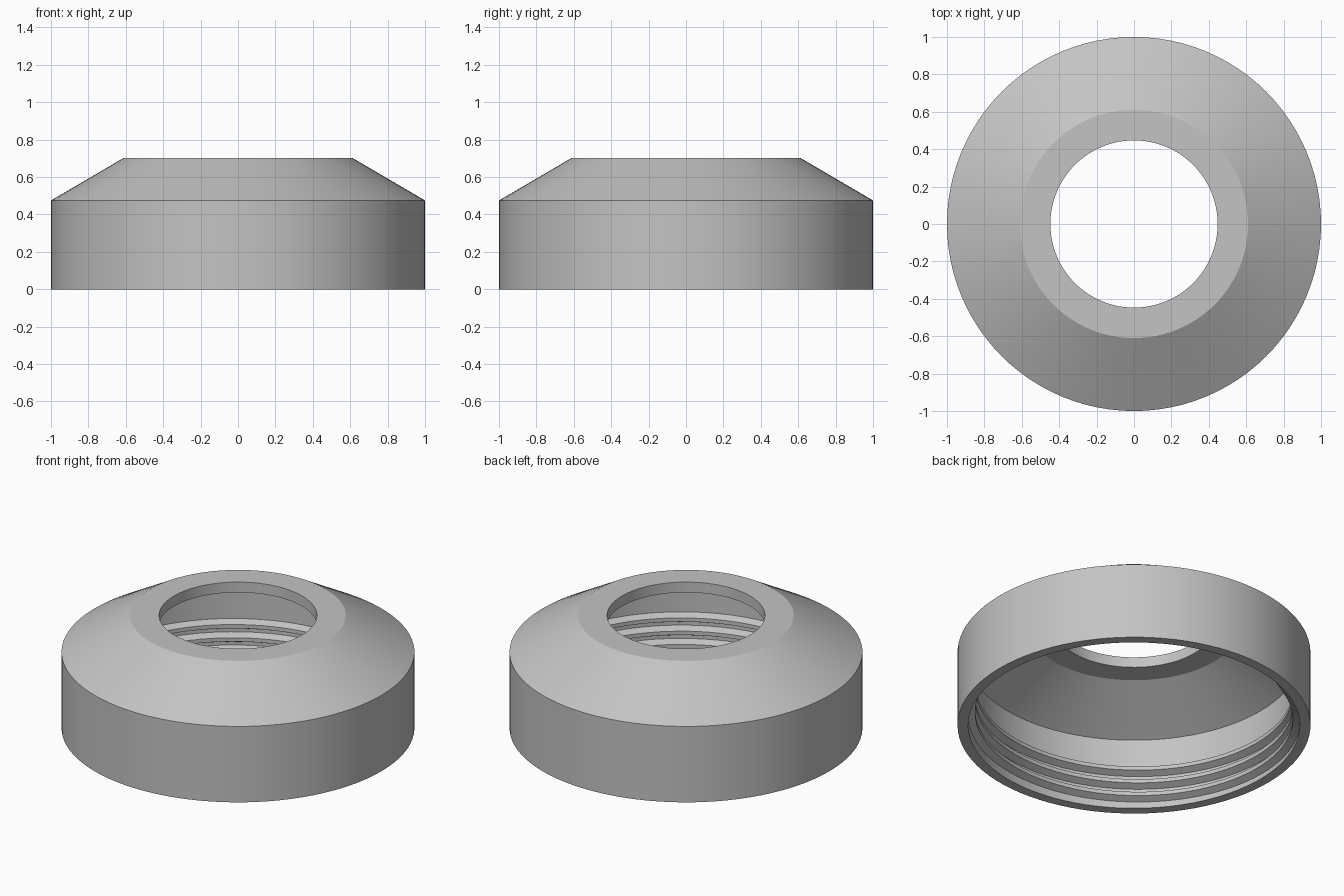
import bpy, bmesh, math

cube = bpy.data.objects.get("Cube")
if cube:
    bpy.data.objects.remove(cube, do_unlink=True)

SEGMENTS = 96
WALL = 0.94   # inner wall radius

grey = bpy.data.materials.new("plain_grey")
grey.use_nodes = True
colour = (0.55, 0.55, 0.55, 1)
grey.diffuse_color = colour
grey.node_tree.nodes["Principled BSDF"].inputs["Base Color"].default_value = colour


def sweep(name, sections, closed):
    """Skin a list of equal point loops, optionally joining last to first."""
    bm = bmesh.new()
    rings = [[bm.verts.new(p) for p in section] for section in sections]
    pairs = list(zip(rings, rings[1:]))
    if closed:
        pairs.append((rings[-1], rings[0]))
    else:
        bm.faces.new(rings[0])
        bm.faces.new(rings[-1])
    for a, b in pairs:
        for i in range(len(a)):
            j = (i + 1) % len(a)
            bm.faces.new((a[i], a[j], b[j], b[i]))
    bmesh.ops.recalc_face_normals(bm, faces=bm.faces)
    mesh = bpy.data.meshes.new(name)
    bm.to_mesh(mesh)
    bm.free()
    mesh.materials.append(grey)
    obj = bpy.data.objects.new(name, mesh)
    bpy.context.collection.objects.link(obj)
    bpy.ops.object.select_all(action="DESELECT")
    obj.select_set(True)
    bpy.context.view_layer.objects.active = obj
    bpy.ops.object.shade_smooth_by_angle(angle=math.radians(20))
    return obj


def place(profile, angle):
    return [(r * math.cos(angle), r * math.sin(angle), z) for r, z in profile]


# Hollow cap: straight wall, sloped shoulder, flat rim around the opening
cap_profile = [(WALL, 0), (1, 0), (1, 0.475), (0.61, 0.703), (0.447, 0.703),
               (0.447, 0.638), (0.594, 0.638), (WALL, 0.445)]
sweep("cap_shell",
      [place(cap_profile, math.tau * i / SEGMENTS) for i in range(SEGMENTS)], True)

# Helical inner thread, fading into the wall at both ends
TURNS, PITCH, START = 3, 0.083, 0.04
steps = TURNS * SEGMENTS
sections = []
for i in range(steps + 1):
    fade = max(0.02, min(1, i / 8, (steps - i) / 8))
    z = START + PITCH * i / SEGMENTS
    crest = WALL - 0.04 * fade
    tooth = [(WALL + 0.01, z - 0.036), (WALL + 0.01, z + 0.036),
             (crest, z + 0.012), (crest, z - 0.012)]
    sections.append(place(tooth, math.tau * i / SEGMENTS + math.pi / 2))
sweep("inner_thread", sections, False)
